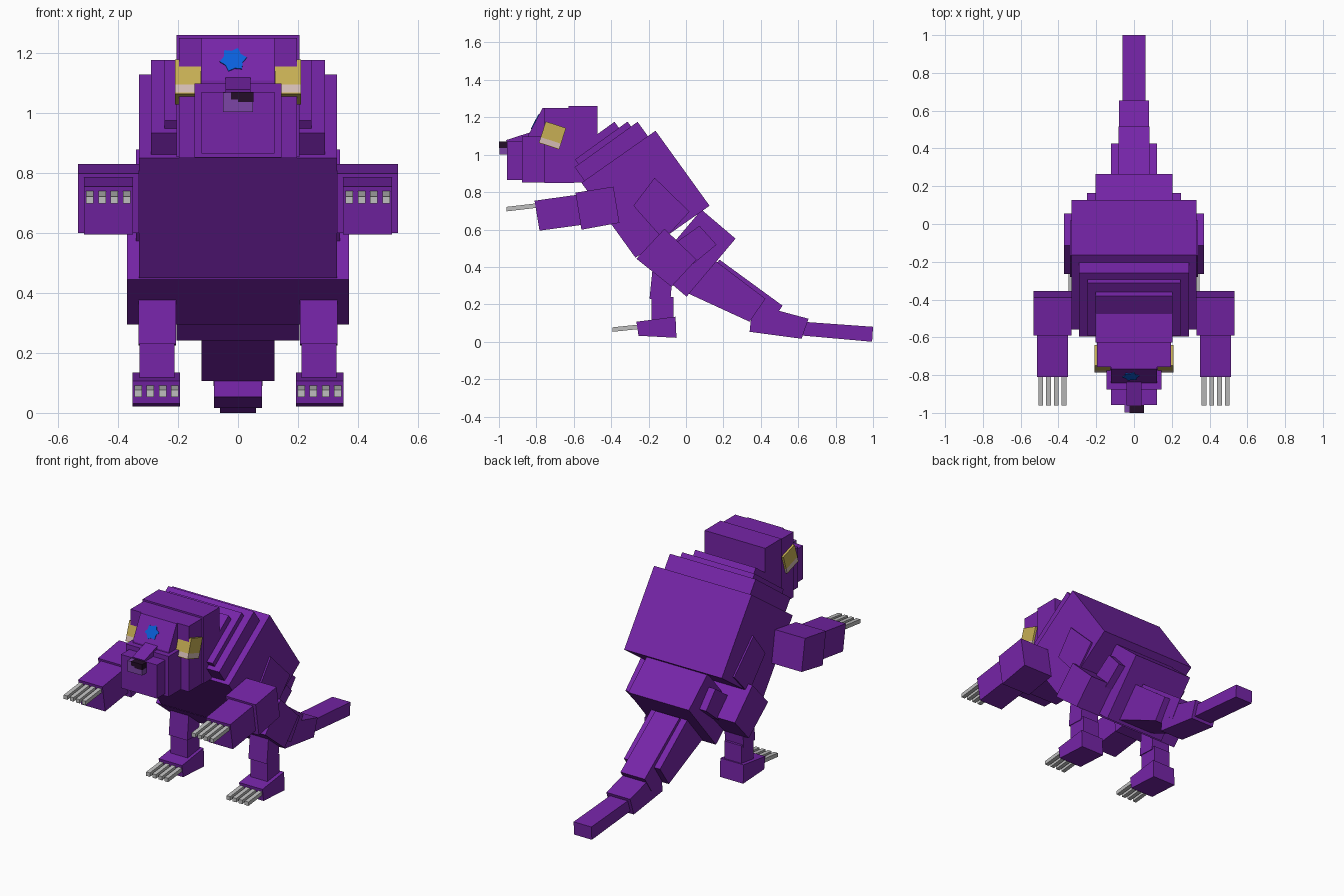
import bpy, bmesh, math
from mathutils import Vector

if "Cube" in bpy.data.objects:
    bpy.data.objects.remove(bpy.data.objects["Cube"])


def material(name, rgb):
    m = bpy.data.materials.new(name)
    m.diffuse_color = (*rgb, 1)
    m.use_nodes = True
    m.node_tree.nodes["Principled BSDF"].inputs["Base Color"].default_value = m.diffuse_color
    return m


PURPLE = material("purple_hide", (0.18, 0.018, 0.39))
LILAC = material("lilac_nose", (0.20, 0.06, 0.38))
YELLOW = material("yellow_eye", (0.57, 0.43, 0.09))
PALE = material("pale_lid", (0.66, 0.50, 0.46))
GREY = material("grey_claw", (0.52, 0.52, 0.52))
BLUE = material("blue_spot", (0.003, 0.115, 0.71))
DARK = material("dark_nostril", (0.017, 0.004, 0.022))


def loft(name, ring_a, ring_b, mat):
    """Closed solid between two matching outlines."""
    bm = bmesh.new()
    a = [bm.verts.new(p) for p in ring_a]
    b = [bm.verts.new(p) for p in ring_b]
    bm.faces.new(a)
    bm.faces.new(b)
    n = len(a)
    for i in range(n):
        j = (i + 1) % n
        bm.faces.new((a[i], a[j], b[j], b[i]))
    bmesh.ops.recalc_face_normals(bm, faces=bm.faces)
    me = bpy.data.meshes.new(name)
    bm.to_mesh(me)
    bm.free()
    me.materials.append(mat)
    ob = bpy.data.objects.new(name, me)
    bpy.context.collection.objects.link(ob)
    return ob


def slab(name, x0, x1, profile, mat=PURPLE):
    """Side profile (y, z) extruded from x0 to x1."""
    return loft(name, [(x0, y, z) for y, z in profile],
                [(x1, y, z) for y, z in profile], mat)


def pair(name, x0, x1, profile, mat=PURPLE):
    slab(name + "_right", x0, x1, profile, mat)
    slab(name + "_left", -x1, -x0, profile, mat)


def rect(y0, y1, z0, z1):
    return [(y0, z0), (y1, z0), (y1, z1), (y0, z1)]


# Torso and stepped plates towards the neck
slab("torso", -.33, .33, [(-.163, 1.128), (.126, .727), (-.27, .449), (-.559, .85)])
corner, u, v = Vector((-.163, 1.128)), Vector((-.584, .811)), Vector((-.811, -.584))
for i, (hw, v0, v1, top) in enumerate([(.29, .05, .465, .095),
                                       (.245, .093, .44, .127),
                                       (.205, .15, .40, .167)]):
    slab(f"shoulder_plate_{i + 1}", -hw, hw,
         [corner + u * a + v * b for a, b in
          ((-.05, v0), (top, v0), (top, v1), (-.05, v1))])

# Hips and flanks
slab("pelvis", -.205, .205, [(.083, .706), (.265, .551), (.003, .241), (-.179, .396)])
slab("hip_pad", -.25, .25, [(.072, .62), (.163, .519), (.04, .417), (-.056, .529)])
slab("thighs", -.37, .37, [(-.115, .604), (.056, .439), (-.078, .294), (-.265, .444)])
slab("flank_pad", -.34, .34, [(-.168, .877), (.019, .695), (-.12, .545), (-.281, .727)])

# Tail
slab("tail_base", -.122, .122, [(.34, .107), (.425, .23), (.136, .449), (.003, .262)])
slab("tail_upper", -.082, .082, [(.179, .439), (.516, .193), (.447, .09), (.1, .326)])
slab("tail_middle", -.08, .08, [(.34, .053), (.356, .203), (.655, .123), (.618, .016)])
slab("tail_tip", -.06, .06, [(.62, .107), (1.0, .08), (.995, .0), (.6, .035)])

# Legs, feet and arms
pair("upper_leg", .207, .332, [(-.18, .378), (-.072, .353), (-.083, .225), (-.195, .23)])
pair("lower_leg", .212, .328, rect(-.184, -.067, .115, .24))
pair("foot", .193, .351, [(-.265, .107), (-.056, .134), (-.051, .021), (-.254, .032)])
pair("upper_arm", .33, .533, [(-.591, .797), (-.388, .829), (-.356, .636), (-.559, .599)])
pair("forearm", .35, .514, [(-.81, .754), (-.58, .786), (-.548, .626), (-.783, .594)])

# Four claws on each hand and foot
for i in range(4):
    x = .21 + .041 * i
    pair(f"foot_claw_{i + 1}", x - .0125, x + .0125,
         [(-.393, .077), (-.25, .092), (-.25, .068), (-.393, .053)], GREY)
    x = .371 + .041 * i
    pair(f"hand_claw_{i + 1}", x - .0125, x + .0125,
         [(-.96, .721), (-.79, .741), (-.79, .717), (-.96, .697)], GREY)

# Head
slab("head_back", -.205, .205, rect(-.628, -.472, .852, 1.26))
slab("head_front", -.197, .197, rect(-.757, -.60, .85, 1.25))
slab("forehead", -.122, .122, [(-.767, 1.25), (-.842, 1.107), (-.842, 1.05),
                               (-.7, 1.05), (-.7, 1.25)])
slab("muzzle_back", -.145, .145, rect(-.877, -.62, .851, 1.098))
slab("muzzle_front", -.122, .122, rect(-.957, -.85, .865, 1.07))
slab("nose_bridge", -.041, .041, [(-.962, 1.078), (-.825, 1.122), (-.81, 1.07), (-.948, 1.035)])

# Nose with dark nostril patch
slab("nose", -.05, .05, rect(-.998, -.95, 1.002, 1.068), LILAC)
slab("nostril_top", -.024, .052, rect(-1.0, -.95, 1.045, 1.07), DARK)
slab("nostril_side", .0, .052, rect(-1.0, -.95, 1.036, 1.046), DARK)

# Tilted eye blocks: yellow, pale lower lid, thin yellow underside
eye = Vector((-.714, 1.103))
a = math.radians(-18)
along, up = Vector((math.cos(a), math.sin(a))), Vector((-math.sin(a), math.cos(a)))
for name, low, high, mat in (("eye", -.028, .06, YELLOW), ("eye_lid", -.056, -.028, PALE),
                             ("eye_underside", -.06, -.056, YELLOW)):
    pair(name, .124, .21, [eye + along * s + up * t for s, t in
                           ((-.057, low), (.057, low), (.057, high), (-.057, high))], mat)

# Blue spot on the sloped forehead
centre = Vector((-.016, -.806, 1.176))
slope, normal = Vector((0, .465, .885)), Vector((0, -.885, .465))
ring = []
for k in range(12):
    r = .046 if k % 2 == 0 else .033
    t = math.radians(30 * k + 10)
    ring.append(centre + Vector((r * math.cos(t), 0, 0)) + slope * (r * math.sin(t)))
loft("forehead_spot", [p - normal * .003 for p in ring], [p + normal * .004 for p in ring], BLUE)
